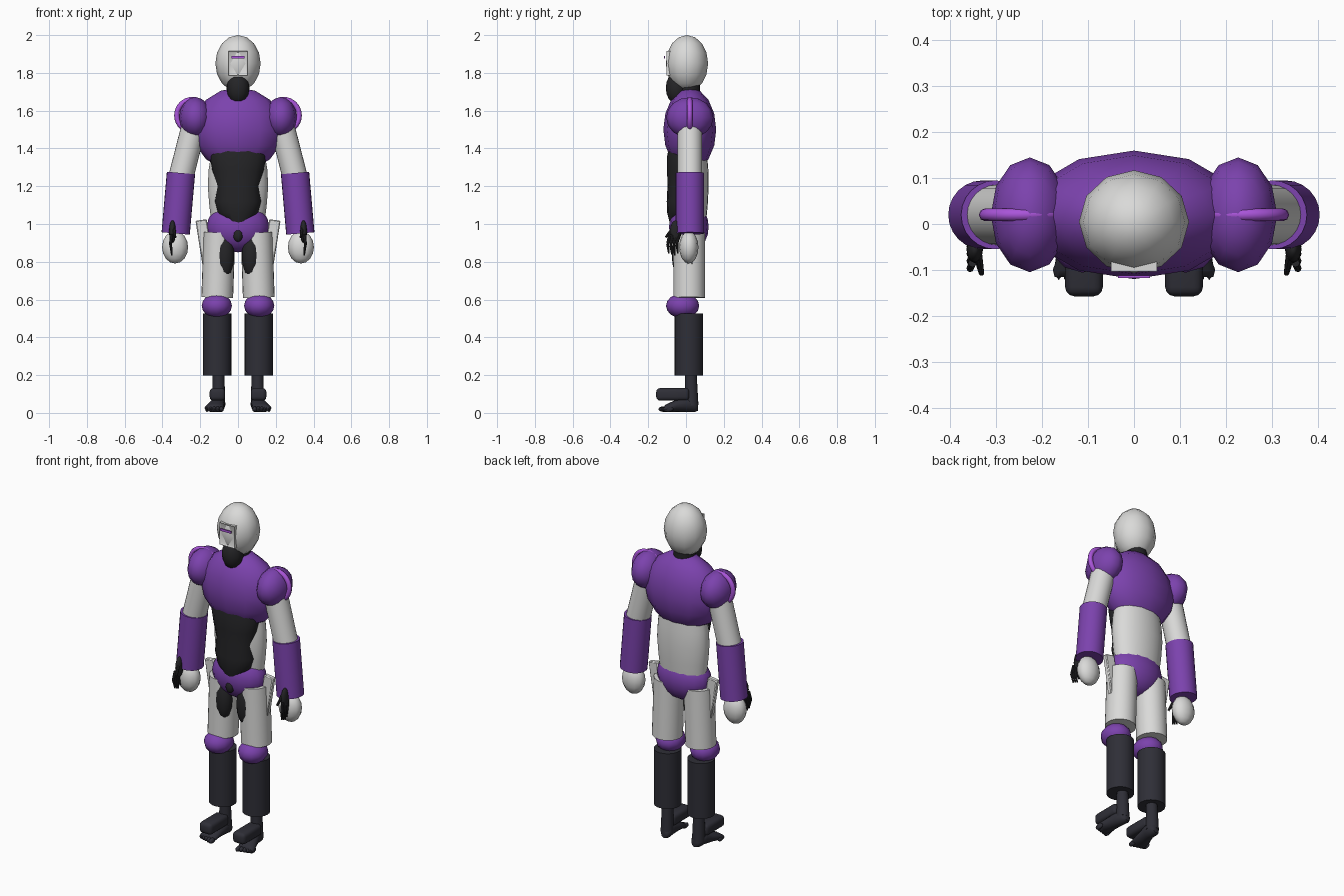
import bpy, bmesh, math
from mathutils import Vector, Matrix

if "Cube" in bpy.data.objects:
    bpy.data.objects.remove(bpy.data.objects["Cube"])


def material(name, rgb):
    m = bpy.data.materials.new(name)
    m.diffuse_color = (*rgb, 1)
    m.use_nodes = True
    m.node_tree.nodes["Principled BSDF"].inputs["Base Color"].default_value = m.diffuse_color
    return m


LIGHT = material("light grey armour", (0.70, 0.70, 0.69))
PURPLE = material("purple armour", (0.20, 0.055, 0.42))
BRIGHT = material("bright purple trim", (0.40, 0.09, 0.70))
DARK = material("charcoal boots", (0.028, 0.028, 0.038))
BODY = material("black undersuit", (0.018, 0.018, 0.02))


def finish(name, bm, mat, angle=40):
    bmesh.ops.recalc_face_normals(bm, faces=bm.faces)
    mesh = bpy.data.meshes.new(name)
    bm.to_mesh(mesh)
    bm.free()
    ob = bpy.data.objects.new(name, mesh)
    bpy.context.collection.objects.link(ob)
    mesh.materials.append(mat)
    bpy.ops.object.select_all(action='DESELECT')
    ob.select_set(True)
    bpy.context.view_layer.objects.active = ob
    bpy.ops.object.shade_smooth_by_angle(angle=math.radians(angle))
    return ob


def ellipsoid(name, loc, radii, mat, seg=12, rings=8):
    bm = bmesh.new()
    bmesh.ops.create_uvsphere(bm, u_segments=seg, v_segments=rings, radius=1)
    bmesh.ops.transform(bm, verts=bm.verts,
                        matrix=Matrix.Translation(loc) @ Matrix.Diagonal((*radii, 1)))
    return finish(name, bm, mat, 80)


def limb(name, a, b, ra, rb, mat, seg=24):
    a, b = Vector(a), Vector(b)
    bm = bmesh.new()
    bmesh.ops.create_cone(bm, cap_ends=True, segments=seg, radius1=ra, radius2=rb,
                          depth=(b - a).length)
    turn = Vector((0, 0, 1)).rotation_difference(b - a).to_matrix().to_4x4()
    bmesh.ops.transform(bm, verts=bm.verts, matrix=Matrix.Translation((a + b) / 2) @ turn)
    return finish(name, bm, mat)


def loft(name, sections, mat, along_y=False, seg=16):
    """Each section is x, y, z, half width, half depth (or half height)."""
    bm = bmesh.new()
    rings = []
    for x, y, z, a, b in sections:
        ring = []
        for i in range(seg):
            t = 2 * math.pi * i / seg
            u, v = a * math.cos(t), b * math.sin(t)
            ring.append(bm.verts.new((x + u, y, z + v) if along_y else (x + u, y + v, z)))
        rings.append(ring)
    for r, q in zip(rings, rings[1:]):
        for i in range(seg):
            j = (i + 1) % seg
            bm.faces.new((r[i], r[j], q[j], q[i]))
    bm.faces.new(rings[0])
    bm.faces.new(rings[-1])
    return finish(name, bm, mat, 60)


def box(name, loc, size, mat, bevel=0.0, tilt=0.0, steps=2):
    bm = bmesh.new()
    bmesh.ops.create_cube(bm, size=1)
    bmesh.ops.scale(bm, vec=size, verts=bm.verts)
    if bevel:
        bmesh.ops.bevel(bm, geom=bm.edges[:], offset=bevel, segments=steps,
                        profile=0.5, affect='EDGES')
    bmesh.ops.transform(bm, verts=bm.verts,
                        matrix=Matrix.Translation(loc) @ Matrix.Rotation(tilt, 4, 'Y'))
    return finish(name, bm, mat)


# Helmet, framed face plate and visor strip
ellipsoid("helmet", (0, 0.005, 1.85), (0.12, 0.112, 0.15), LIGHT)
bm = bmesh.new()
bmesh.ops.create_cube(bm, size=1)
bmesh.ops.scale(bm, vec=(0.10, 0.05, 0.13), verts=bm.verts)
bmesh.ops.translate(bm, vec=(0, -0.078, 1.85), verts=bm.verts)
front = [f for f in bm.faces if f.calc_center_median().y < -0.1]
bmesh.ops.inset_region(bm, faces=front, thickness=0.011)
bmesh.ops.translate(bm, vec=(0, 0.006, 0), verts=front[0].verts)
finish("face_plate", bm, LIGHT)
box("visor", (0, -0.115, 1.882), (0.07, 0.005, 0.014), BRIGHT)

# Undersuit showing at jaw, neck, belly and groin
ellipsoid("jaw", (0, -0.05, 1.72), (0.06, 0.057, 0.085), BODY)
limb("neck", (0, 0.015, 1.62), (0, 0.015, 1.78), 0.06, 0.06, BODY, 16)
loft("belly", [(0, -0.02, 1.00, 0.06, 0.065), (0, -0.02, 1.06, 0.11, 0.08),
               (0, -0.02, 1.12, 0.125, 0.082), (0, -0.02, 1.20, 0.115, 0.078),
               (0, -0.02, 1.28, 0.135, 0.080), (0, -0.02, 1.36, 0.15, 0.08),
               (0, -0.01, 1.45, 0.14, 0.07)], BODY)
ellipsoid("groin_patch", (0, -0.075, 0.94), (0.025, 0.02, 0.035), BODY)

# Torso shells
ellipsoid("chest", (0, 0.02, 1.50), (0.24, 0.14, 0.222), PURPLE)
loft("waist", [(0, 0.025, 1.00, 0.14, 0.08), (0, 0.025, 1.10, 0.152, 0.09),
               (0, 0.025, 1.20, 0.16, 0.095), (0, 0.025, 1.29, 0.155, 0.093),
               (0, 0.025, 1.38, 0.14, 0.085)], LIGHT, seg=24)
ellipsoid("pelvis", (0, 0.015, 0.985), (0.165, 0.105, 0.135), PURPLE, 16, 10)

for s, side in ((-1, "left"), (1, "right")):
    # Shoulder cap with its trim ring
    ellipsoid(side + "_shoulder", (s * 0.227, 0.02, 1.563), (0.085, 0.125, 0.108), PURPLE)
    bpy.ops.mesh.primitive_torus_add(location=(s * 0.24, 0.02, 1.575), major_segments=32,
                                     minor_segments=8, major_radius=0.084,
                                     minor_radius=0.014, rotation=(math.pi / 2, 0, 0))
    ring = bpy.context.object
    ring.name = side + "_shoulder_ring"
    ring.data.materials.append(BRIGHT)
    bpy.ops.object.shade_smooth()

    # Arm
    limb(side + "_upper_arm", (s * 0.225, 0.02, 1.55), (s * 0.312, 0.02, 1.21),
         0.066, 0.066, LIGHT)
    limb(side + "_forearm", (s * 0.302, 0.02, 1.27), (s * 0.33, 0.02, 0.95),
         0.075, 0.075, PURPLE)
    ellipsoid(side + "_hand_guard", (s * 0.333, 0.015, 0.877), (0.069, 0.051, 0.086), LIGHT)

    # Dark hand and fingers in front of the guard
    ellipsoid(side + "_palm", (s * 0.347, -0.055, 0.96), (0.018, 0.03, 0.06), BODY)
    for i in range(4):
        y = -0.085 + 0.016 * i
        knuckle = (s * 0.352, y, 0.945)
        bend = (s * 0.357, y - 0.012, 0.895)
        tip = (s * 0.350, y - 0.006, 0.845 - 0.006 * (i % 3))
        limb(side + "_finger", knuckle, bend, 0.009, 0.008, BODY, 8)
        limb(side + "_fingertip", bend, tip, 0.008, 0.004, BODY, 8)
    limb(side + "_thumb", (s * 0.34, -0.07, 0.975), (s * 0.332, -0.108, 0.93),
         0.010, 0.006, BODY, 8)

    # Hip plate
    box(side + "_hip_plate", (s * 0.177, 0.02, 0.905), (0.06, 0.03, 0.235), LIGHT,
        0.005, s * math.radians(9), 1)

    # Leg
    limb(side + "_thigh", (s * 0.098, 0.017, 0.955), (s * 0.110, 0.017, 0.61),
         0.084, 0.084, LIGHT)
    ellipsoid(side + "_thigh_patch", (s * 0.07, -0.032, 0.835), (0.05, 0.043, 0.12), BODY)
    ellipsoid(side + "_knee", (s * 0.112, -0.018, 0.567), (0.08, 0.088, 0.066), PURPLE)
    limb(side + "_shin", (s * 0.110, 0.015, 0.525), (s * 0.110, 0.015, 0.197),
         0.075, 0.075, DARK)
    limb(side + "_ankle", (s * 0.103, 0.03, 0.04), (s * 0.103, 0.025, 0.23),
         0.036, 0.03, DARK, 16)

    # Foot with toes and boot block
    loft(side + "_foot", [(s * 0.100, 0.064, 0.032, 0.018, 0.02),
                          (s * 0.102, 0.045, 0.042, 0.034, 0.038),
                          (s * 0.106, 0.0, 0.048, 0.036, 0.042),
                          (s * 0.116, -0.05, 0.038, 0.043, 0.032),
                          (s * 0.125, -0.10, 0.026, 0.052, 0.022),
                          (s * 0.127, -0.115, 0.022, 0.046, 0.016)], DARK, True)
    for i in range(5):
        ellipsoid(side + "_toe", (s * (0.088 + 0.019 * i), -0.118 + 0.006 * i, 0.02),
                  (0.013 - 0.001 * i, 0.028, 0.015), DARK, 8, 6)
    box(side + "_boot_block", (s * 0.109, -0.07, 0.098), (0.082, 0.175, 0.066), DARK,
        0.02, 0, 3)
